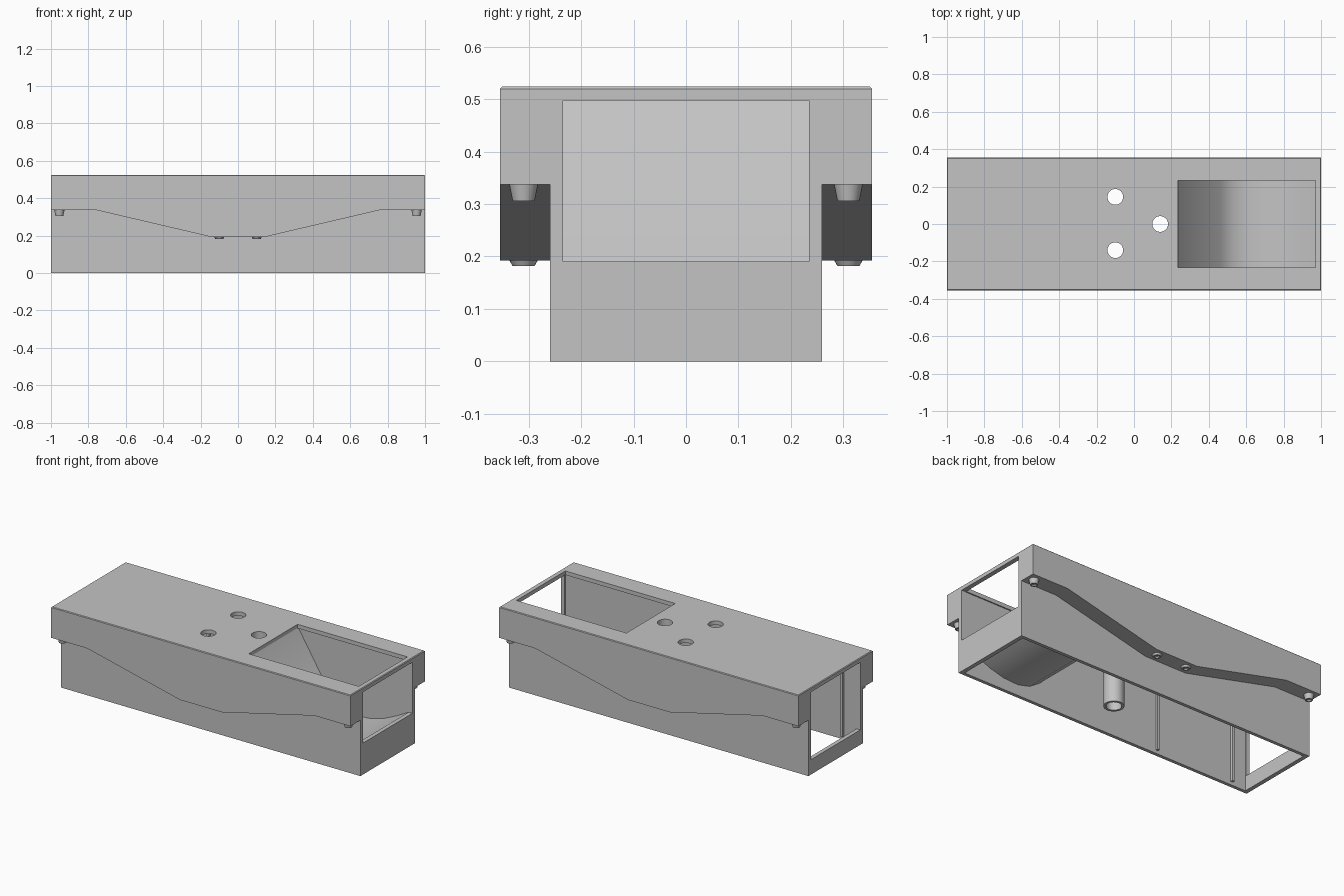
import bpy, bmesh, math

cube = bpy.data.objects.get("Cube")
if cube:
    bpy.data.objects.remove(cube, do_unlink=True)

grey = bpy.data.materials.new("plain_grey")
grey.use_nodes = True
colour = (0.55, 0.55, 0.55, 1)
grey.diffuse_color = colour
grey.node_tree.nodes["Principled BSDF"].inputs["Base Color"].default_value = colour


def add_object(name, bm):
    bmesh.ops.recalc_face_normals(bm, faces=bm.faces)
    mesh = bpy.data.meshes.new(name)
    bm.to_mesh(mesh)
    bm.free()
    mesh.materials.append(grey)
    obj = bpy.data.objects.new(name, mesh)
    bpy.context.collection.objects.link(obj)
    return obj


def prism(name, outline, y0, y1):
    """Extrude an x-z outline along y."""
    bm = bmesh.new()
    face = bm.faces.new([bm.verts.new((x, y0, z)) for x, z in outline])
    new = bmesh.ops.extrude_face_region(bm, geom=[face])["geom"]
    verts = [v for v in new if isinstance(v, bmesh.types.BMVert)]
    bmesh.ops.translate(bm, verts=verts, vec=(0, y1 - y0, 0))
    return add_object(name, bm)


def box(name, x0, x1, y0, y1, z0, z1):
    return prism(name, [(x0, z0), (x1, z0), (x1, z1), (x0, z1)], y0, y1)


def lathe(name, profile, x, y, steps=32):
    """Spin a closed radius-height profile about a vertical axis."""
    bm = bmesh.new()
    verts = [bm.verts.new((x + r, y, z)) for r, z in profile]
    edges = [bm.edges.new((verts[i - 1], verts[i])) for i in range(len(verts))]
    bmesh.ops.spin(bm, geom=verts + edges, cent=(x, y, 0), axis=(0, 0, 1),
                   angle=math.tau, steps=steps)
    bmesh.ops.remove_doubles(bm, verts=bm.verts, dist=1e-5)
    return add_object(name, bm)


def activate(obj):
    bpy.ops.object.select_all(action='DESELECT')
    obj.select_set(True)
    bpy.context.view_layer.objects.active = obj


def smooth(obj, angle=40):
    activate(obj)
    bpy.ops.object.shade_smooth_by_angle(angle=math.radians(angle))


def cut(target, cutter):
    activate(target)
    mod = target.modifiers.new("cut", 'BOOLEAN')
    mod.operation, mod.solver, mod.object = 'DIFFERENCE', 'EXACT', cutter
    bpy.ops.object.modifier_apply(modifier=mod.name)
    bpy.data.objects.remove(cutter, do_unlink=True)


# Housing block with softened top edges
housing = box("housing", -1, 1, -0.355, 0.355, 0, 0.524)
activate(housing)
bm = bmesh.new()
bm.from_mesh(housing.data)
rim = [e for e in bm.edges if all(v.co.z > 0.5 for v in e.verts)]
bmesh.ops.bevel(bm, geom=rim, offset=0.004, segments=1, affect='EDGES')
bm.to_mesh(housing.data)
bm.free()

# Side overhangs with a stepped-down lower edge
edge = [(-1.1, 0.337), (-0.76, 0.337), (-0.14, 0.192),
        (0.14, 0.192), (0.76, 0.337), (1.1, 0.337)]
for side in (-1, 1):
    cut(housing, prism("cutter", edge + [(1.1, -0.1), (-1.1, -0.1)],
                       side * 0.26, side * 0.5))

# Open-bottomed cavity, end windows and top opening
cut(housing, box("cutter", -0.975, 0.975, -0.24, 0.24, -0.1, 0.5))
cut(housing, box("cutter", 0.9, 1.1, -0.235, 0.235, 0.19, 0.498))
cut(housing, box("cutter", -1.1, -0.9, -0.235, 0.235, 0.09, 0.498))
cut(housing, box("cutter", 0.235, 0.97, -0.233, 0.233, 0.4, 0.6))

# Round holes through the top
holes = [(-0.1, 0.145), (-0.1, -0.14), (0.14, 0)]
for x, y in holes:
    bm = bmesh.new()
    bmesh.ops.create_cone(bm, cap_ends=True, segments=32, radius1=0.042,
                          radius2=0.042, depth=0.3)
    bmesh.ops.translate(bm, verts=bm.verts, vec=(x, y, 0.5))
    cut(housing, add_object("cutter", bm))
smooth(housing, 20)

# Curved trough below the top opening
path = [(0.235, 0.502), (0.46, 0.14), (0.53, 0.095), (0.61, 0.075),
        (0.71, 0.08), (0.81, 0.107), (0.89, 0.143), (0.977, 0.19)]
under = [(x - 0.006, z - 0.01) for x, z in reversed(path)]
smooth(prism("trough", path + under, -0.24, 0.24), 50)

# Hanging tube below the single hole
smooth(lathe("hanging_tube", [(0.042, 0), (0.056, 0), (0.056, 0.502), (0.042, 0.502)],
             0.14, 0))

# Upright guide ribs on the inner side walls
for side in (-1, 1):
    for x in (-0.36, -0.88):
        box("guide_rib", x - 0.007, x + 0.007, side * 0.225, side * 0.242, 0.02, 0.501)

# Tapered bosses under the overhangs
for side in (-1, 1):
    for x, top, drop in ((0.955, 0.337, 0.031), (0.1, 0.192, 0.01)):
        for sx in (-1, 1):
            low = top - drop
            smooth(lathe("boss", [(0.0, top + 0.002), (0.028, top + 0.002), (0.021, low),
                                  (0.013, low), (0.013, low + 0.008), (0.0, low + 0.008)],
                         sx * x, side * 0.31, 24), 30)
